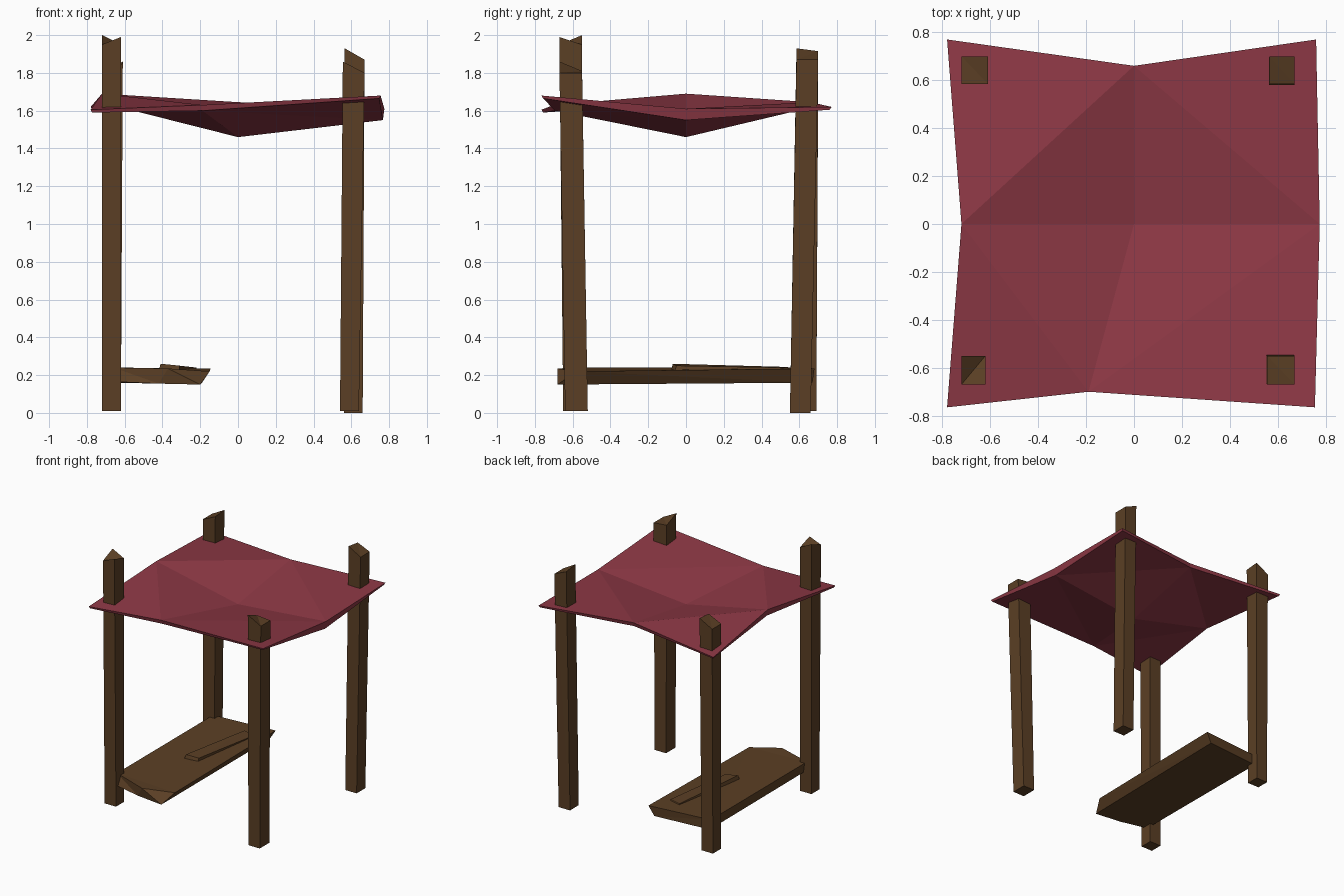
import bpy, bmesh

cube = bpy.data.objects.get("Cube")
if cube:
    bpy.data.objects.remove(cube, do_unlink=True)


def make_material(name, color):
    mat = bpy.data.materials.new(name)
    mat.use_nodes = True
    mat.diffuse_color = (*color, 1)
    bsdf = mat.node_tree.nodes["Principled BSDF"]
    bsdf.inputs["Base Color"].default_value = (*color, 1)
    bsdf.inputs["Roughness"].default_value = 0.9
    return mat


wood = make_material("dark wood", (0.105, 0.05, 0.018))
cloth = make_material("red cloth", (0.27, 0.04, 0.06))


def finish(bm, name, mat):
    bmesh.ops.recalc_face_normals(bm, faces=bm.faces)
    mesh = bpy.data.meshes.new(name)
    bm.to_mesh(mesh)
    bm.free()
    mesh.materials.append(mat)
    obj = bpy.data.objects.new(name, mesh)
    bpy.context.collection.objects.link(obj)
    return obj


def loft(name, mat, bottom, top):
    """Solid between two matching outlines."""
    bm = bmesh.new()
    low = [bm.verts.new(p) for p in bottom]
    high = [bm.verts.new(p) for p in top]
    n = len(low)
    bm.faces.new(low[::-1])
    bm.faces.new(high)
    for i in range(n):
        j = (i + 1) % n
        bm.faces.new((low[i], low[j], high[j], high[i]))
    # planar pieces, so slanted cuts stay crisp
    bmesh.ops.triangulate(bm, faces=[f for f in bm.faces if len(f.verts) > 3])
    return finish(bm, name, mat)


def rectangle(x0, x1, y0, y1):
    return [(x0, y0), (x1, y0), (x1, y1), (x0, y1)]


def post(name, foot, head, base, heights):
    """Rough post: foot and head rectangles, slanted cut on top."""
    bottom = [(x, y, base) for x, y in rectangle(*foot)]
    top = [(x, y, z) for (x, y), z in zip(rectangle(*head), heights)]
    loft(name, wood, bottom, top)


# Four leaning posts
post("front_right_post", (-0.72, -0.62, -0.65, -0.55), (-0.72, -0.62, -0.67, -0.55),
     0.01, (1.95, 1.99, 1.95, 2.0))
post("front_left_post", (0.54, 0.64, -0.64, -0.52), (0.555, 0.67, -0.67, -0.55),
     0.01, (1.86, 1.80, 1.80, 1.81))
post("back_left_post", (0.56, 0.66, 0.55, 0.66), (0.565, 0.67, 0.585, 0.70),
     0.0, (1.93, 1.87, 1.87, 1.915))
post("back_right_post", (-0.72, -0.62, 0.59, 0.69), (-0.72, -0.61, 0.585, 0.70),
     0.01, (1.80, 1.85, 1.86, 1.80))

# Sagging canopy: x, y, top height, thickness, row by row from the front
canopy = [
    (-0.78, -0.765, 1.605, 0.015), (-0.19, -0.70, 1.63, 0.03), (0.755, -0.765, 1.68, 0.015),
    (-0.72, 0, 1.69, 0.05), (0, 0, 1.54, 0.08), (0.775, 0, 1.61, 0.06),
    (-0.78, 0.77, 1.62, 0.015), (0, 0.66, 1.645, 0.03), (0.76, 0.77, 1.62, 0.015),
]
bm = bmesh.new()
upper = [bm.verts.new((x, y, z)) for x, y, z, t in canopy]
lower = [bm.verts.new((x * 0.99, y * 0.99, z - t)) for x, y, z, t in canopy]
ring = [0, 1, 2, 5, 8, 7, 6, 3]
for sheet in (upper, lower):
    for corner in range(0, 8, 2):
        before, after = ring[corner - 1], ring[corner + 1]
        bm.faces.new((sheet[ring[corner]], sheet[after], sheet[before]))
        bm.faces.new((sheet[4], sheet[before], sheet[after]))
for i in range(8):
    a, b = ring[i - 1], ring[i]
    bm.faces.new((lower[a], lower[b], upper[b], upper[a]))
finish(bm, "canopy", cloth)

# Low plank between the right-hand posts, with broken ends
loft("plank", wood,
     [(-0.65, -0.62, 0.165), (-0.42, -0.66, 0.155), (-0.20, -0.68, 0.15),
      (-0.19, 0.67, 0.16), (-0.65, 0.63, 0.16)],
     [(-0.66, -0.58, 0.24), (-0.37, -0.68, 0.235), (-0.15, -0.58, 0.22),
      (-0.145, 0.68, 0.235), (-0.66, 0.63, 0.24)])

# Raised splinter along the plank
loft("plank_splinter", wood,
     [(-0.42, -0.08, 0.22), (-0.31, -0.06, 0.22), (-0.22, 0.52, 0.22), (-0.32, 0.55, 0.22)],
     [(-0.41, -0.07, 0.26), (-0.31, -0.05, 0.25), (-0.22, 0.51, 0.24), (-0.32, 0.54, 0.243)])
